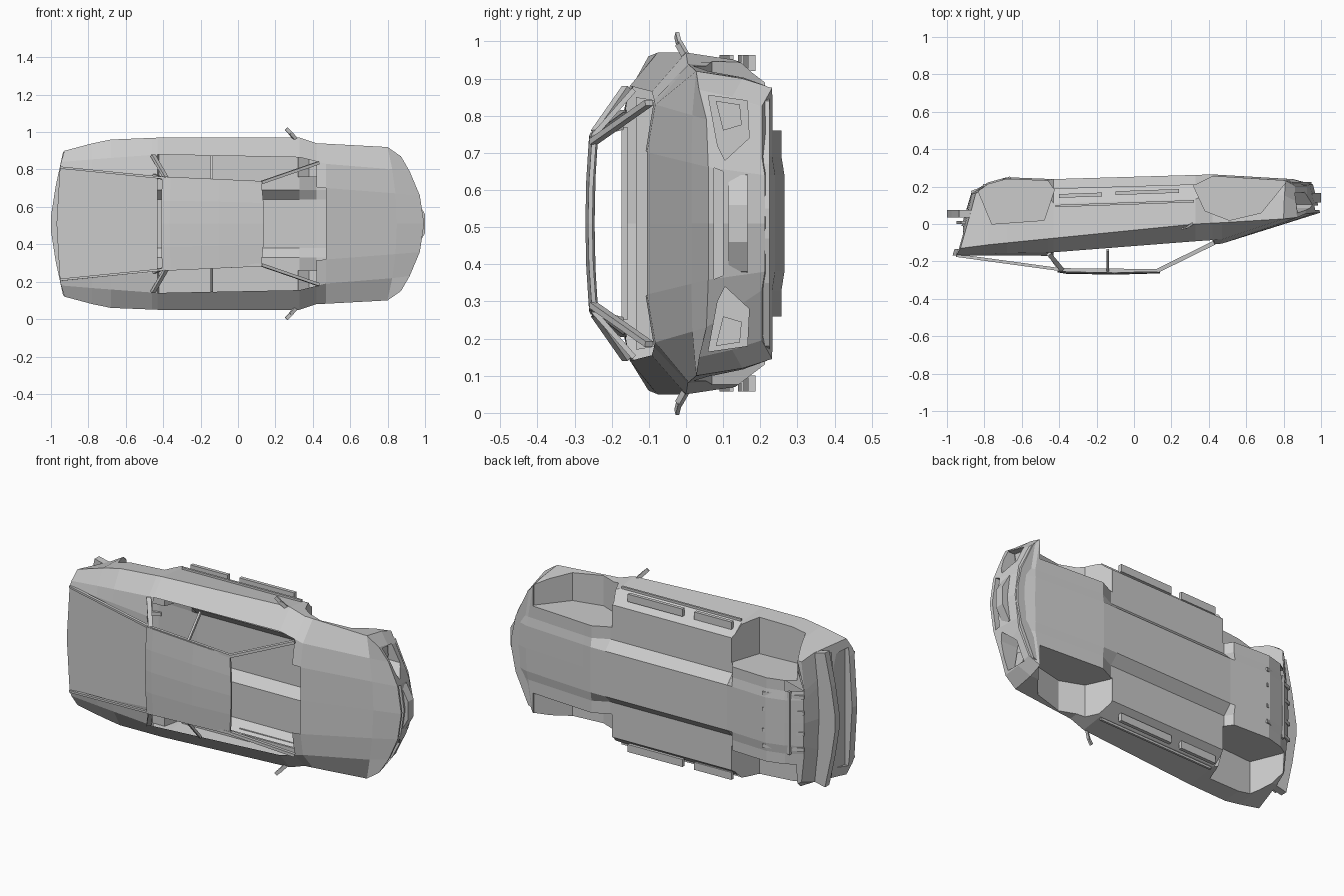
import bpy, bmesh
from mathutils import Vector, Matrix

if "Cube" in bpy.data.objects:
    bpy.data.objects.remove(bpy.data.objects["Cube"])

# car frame: x = length, h = height (towards -y), w = width offset from the mid plane
def P(x, h, w):
    return Vector((x, -h, 0.51 + w))

def make(name, bm):
    bmesh.ops.recalc_face_normals(bm, faces=bm.faces)
    me = bpy.data.meshes.new(name)
    bm.to_mesh(me)
    bm.free()
    ob = bpy.data.objects.new(name, me)
    bpy.context.collection.objects.link(ob)
    return ob

SIDE = lambda a, b, c: (a, b, c)     # profile in x,h extruded over w
FACE = lambda a, b, c: (c, b, a)     # profile in w,h extruded over x
PLAN = lambda a, b, c: (a, c, b)     # profile in x,w extruded over h

def prism(name, pts, lo, hi, to):
    bm = bmesh.new()
    rings = [[bm.verts.new(P(*to(a, b, c))) for a, b in pts] for c in (lo, hi)]
    n = len(pts)
    for r in rings:
        bm.faces.new(r)
    for i in range(n):
        j = (i + 1) % n
        bm.faces.new((rings[0][i], rings[0][j], rings[1][j], rings[1][i]))
    return make(name, bm)

def bow(name, half, lo, hi):
    # plan shape mirrored about the mid plane
    return prism(name, half + [(x, -w) for x, w in reversed(half)], lo, hi, PLAN)

def beam(name, a, b, t=0.014, t2=None):
    a, b = P(*a), P(*b)
    d = b - a
    bm = bmesh.new()
    bmesh.ops.create_cube(bm, size=1)
    bm.transform(Matrix.Translation((a + b) / 2) @ d.to_track_quat('Z', 'Y').to_matrix().to_4x4()
                 @ Matrix.Diagonal((t, t2 or t, d.length, 1)))
    return make(name, bm)

def along(curve, x):
    for (x0, v0), (x1, v1) in zip(curve, curve[1:]):
        if x <= x1:
            return v0 + (v1 - v0) * (x - x0) / (x1 - x0)
    return curve[-1][1]

# guide curves along the length
TOP = [(-.97, .168), (-.43, .17), (.47, .105), (.995, -.06)]
BELT = [(-.97, .33), (-.43, .37), (.33, .355), (.47, .32), (.995, .28)]
SHOULDER = [(-.97, .39), (-.68, .45), (-.43, .46), (.33, .46), (.42, .43), (.85, .41), (.995, .36)]
SHOULDER_H = [(-.97, .13), (.33, 0), (.995, -.035)]
KEEL = [(-.97, -.17), (-.68, -.25), (-.43, -.24), (.42, -.265), (.85, -.24), (.995, -.212)]
BOWS = {-.97: (.2, .3), .85: (-.3, 0), .995: (-1, -.25)}   # plan bow and rake of the ends

def section(x):
    top, sh, keel, sw = (along(c, x) for c in (TOP, SHOULDER_H, KEEL, SHOULDER))
    floor = keel + (.05 if -.44 < x < .34 else .008)
    half = [(0, top), (.227 - .076 * x, top), (along(BELT, x), .8 * top + .2 * sh), (sw, sh),
            (sw - .02, floor + .08), (min(.38, sw - .045), floor), (.18, floor), (.13, keel), (0, keel)]
    full = half + [(-w, h) for w, h in half[-2:0:-1]]
    k, rake = BOWS.get(x, (0, 0))
    return [P(x + k * w * w + rake * (top - h), h, w) for w, h in full]

def body_shell():
    bm = bmesh.new()
    rings = [[bm.verts.new(p) for p in section(x)]
             for x in (-.97, -.78, -.68, -.46, -.43, .33, .42, .47, .85, .995)]
    n = len(rings[0])
    for a, b in zip(rings, rings[1:]):
        for i in range(n):
            j = (i + 1) % n
            bm.faces.new((a[i], a[j], b[j], b[i]))
    for r in (rings[0], rings[-1]):
        for idx in ((0, 1, 7, 8), (1, 2, 6, 7), (2, 3, 5, 6), (3, 4, 5)):
            bm.faces.new([r[i] for i in idx])
            bm.faces.new([r[-i % n] for i in idx])
    return make("body", bm)

body = body_shell()

# cutters: wheel wells, headlight recesses, grille slot, tail panel
rear_well = [(-.83, -.17), (-.76, 0), (-.48, -.02), (-.42, -.2), (-.42, -.35), (-.83, -.35)]
front_well = [(.32, -.2), (.38, -.07), (.51, -.02), (.68, -.06), (.81, -.22), (.81, -.35), (.32, -.35)]
lamp = [(.17, -.105), (.23, -.17), (.33, -.165), (.345, -.06), (.21, -.085)]
cutters = []
for s in (1, -1):
    cutters.append(prism("rear_well_cutter", rear_well, s * .24, s * .6, SIDE))
    cutters.append(prism("front_well_cutter", front_well, s * .25, s * .6, SIDE))
    cutters.append(prism("lamp_cutter", [(s * w, h) for w, h in lamp], .835, 1.1, FACE))
cutters.append(prism("grille_cutter", [(-.15, -.075), (.15, -.075), (.14, -.1), (-.14, -.1)], .93, 1.1, FACE))
cutters.append(prism("tail_cutter", [(-.34, .135), (.34, .135), (.32, .01), (-.32, .01)], -1.1, -.915, FACE))
bpy.context.view_layer.objects.active = body
for c in cutters:
    m = body.modifiers.new("cut", 'BOOLEAN')
    m.operation, m.solver, m.object = 'DIFFERENCE', 'EXACT', c
    bpy.ops.object.modifier_apply(modifier=m.name)
    bpy.data.objects.remove(c)

# open the cabin
bm = bmesh.new()
bm.from_mesh(body.data)
gone = []
for f in bm.faces:
    c = f.calc_center_median()
    w = abs(c.z - .51)
    if c.y < -.07 and -.43 < c.x < .46 and w < .345 and (c.x < .44 or w < .15):
        gone.append(f)
bmesh.ops.delete(bm, geom=gone, context='FACES')
bm.to_mesh(body.data)
bm.free()

# roof panel, slightly crowned
bm = bmesh.new()
rows = []
for x, hw, h in ((-.405, .245, .242), (-.36, .245, .25), (-.1, .235, .255), (.125, .22, .248)):
    rows.append([bm.verts.new(P(x + .015 * (1 - t * t) * (1 if x > 0 else -.3), h + .01 * (1 - t * t), t * hw))
                 for t in (-1, -.5, 0, .5, 1)])
for a, b in zip(rows, rows[1:]):
    for i in range(4):
        bm.faces.new((a[i], a[i + 1], b[i + 1], b[i]))
roof = make("roof", bm)
sol = roof.modifiers.new("thickness", 'SOLIDIFY')
sol.thickness = .012
sol.offset = 0

def trim(name, x0, x1, h, t, s):
    # long side strip following the slope of the sill
    d = .035 * (x1 - x0)
    prism(name, [(x0, h), (x1, h - d), (x1, h - d - t), (x0, h - t)], s * .41, s * .453, SIDE)

for s in (1, -1):
    # pillars, roof rail and rear buttress
    beam("windscreen_pillar", (.125, .25, s * .22), (.43, .10, s * .325), .022, .016)
    beam("middle_pillar", (-.14, .25, s * .235), (-.14, .14, s * .36), .012, .014)
    beam("rear_pillar", (-.385, .244, s * .245), (-.455, .16, s * .365), .024, .016)
    beam("roof_rail", (-.40, .244, s * .244), (.13, .249, s * .22), .016)
    beam("rear_buttress", (-.40, .243, s * .245), (-.95, .168, s * .30), .016, .012)
    beam("rear_window_post", (-.40, .243, s * .24), (-.45, .172, s * .26), .014)
    # mirrors
    beam("mirror_arm", (.31, .0, s * .45), (.28, .02, s * .485), .012, .02)
    beam("mirror", (.285, .018, s * .48), (.258, .025, s * .508), .010, .02)
    # side trims
    trim("rear_sill_trim", -.40, -.17, -.14, .02, s)
    trim("front_sill_trim", -.10, .24, -.155, .02, s)
    trim("door_ledge", -.42, .32, -.09, .012, s)
    # headlight
    prism("headlight", [(s * .25, -.10), (s * .265, -.15), (s * .32, -.145), (s * .33, -.08)], .83, .85, FACE)
    # underside ribs at the rear
    for w in (.06, .15):
        beam("diffuser_rib", (-.66, -.248, s * w), (-.87, -.17, s * w), .014, .02)

beam("rear_window_sill", (-.452, .165, -.26), (-.452, .165, .26), .016)
beam("diffuser_crossbar", (-.80, -.205, -.18), (-.80, -.205, .18), .016)

# bumpers, nose and splitter
bow("rear_bumper", [(-.87, .37), (-.935, .385), (-.975, .2), (-1, .04)], -.035, -.075)
bow("tail_ledge", [(-.90, .35), (-.925, .36), (-.95, .04)], 0, -.015)
bow("nose_block", [(.9, .15), (.955, .13), (1, .05)], -.115, -.165)
bow("front_splitter", [(.82, .34), (.845, .33), (.925, .16), (.95, .04)], -.205, -.225)
